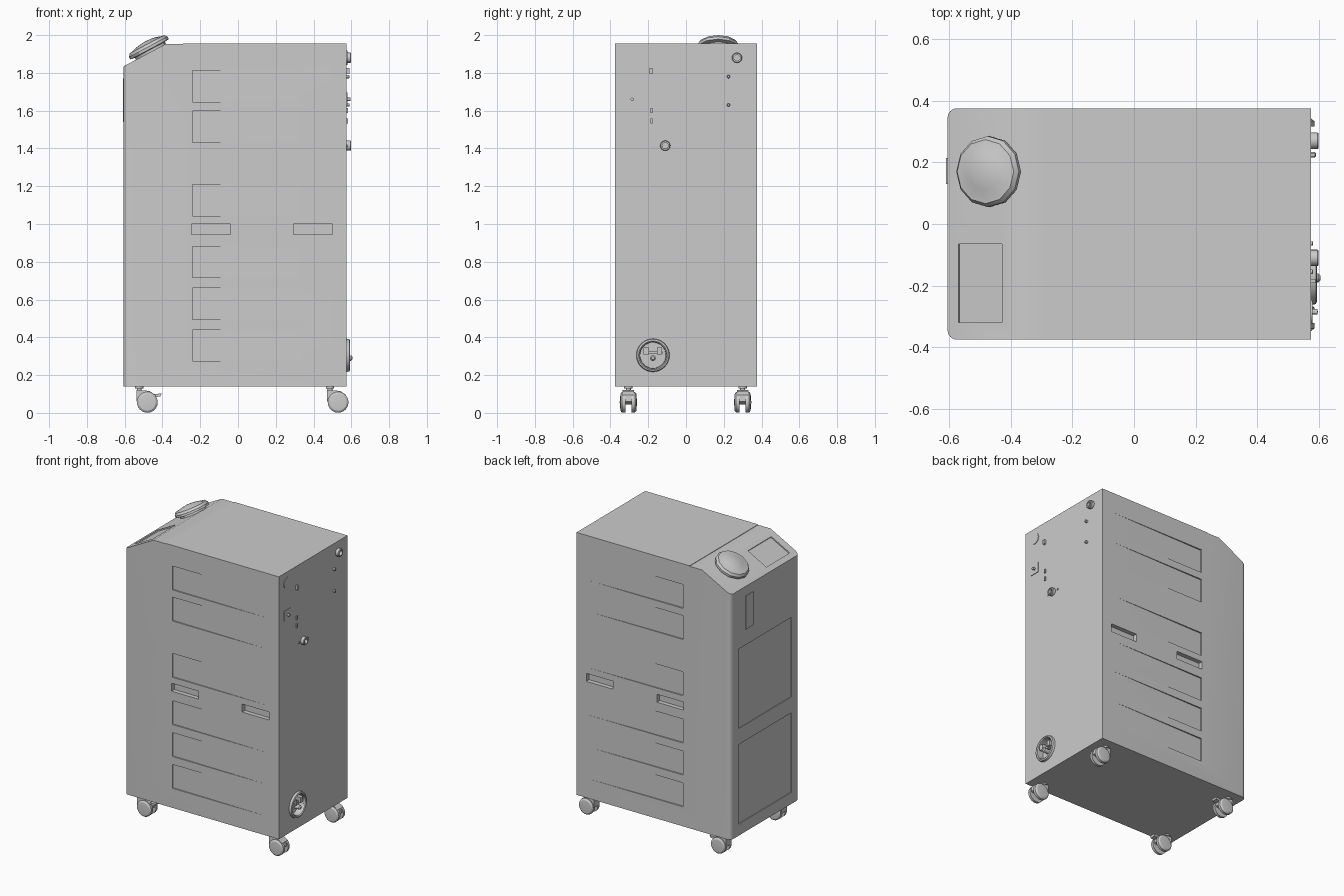
import bpy, bmesh, math
from mathutils import Vector, Matrix

if "Cube" in bpy.data.objects:
    bpy.data.objects.remove(bpy.data.objects["Cube"])


def finish(name, bm, smooth=True):
    bmesh.ops.remove_doubles(bm, verts=bm.verts, dist=1e-5)
    bmesh.ops.recalc_face_normals(bm, faces=bm.faces)
    me = bpy.data.meshes.new(name)
    bm.to_mesh(me)
    bm.free()
    ob = bpy.data.objects.new(name, me)
    bpy.context.collection.objects.link(ob)
    if smooth:
        shade(ob)
    return ob


def shade(ob):
    bpy.ops.object.select_all(action='DESELECT')
    ob.select_set(True)
    bpy.context.view_layer.objects.active = ob
    bpy.ops.object.shade_smooth_by_angle(angle=math.radians(30))


def add_prism(bm, pts, axis, a, b):
    """Extrude a 2D outline along y (outline in xz) or z (outline in xy)."""
    def place(p, t):
        return (p[0], t, p[1]) if axis == 'y' else (p[0], p[1], t)
    lo = [bm.verts.new(place(p, a)) for p in pts]
    hi = [bm.verts.new(place(p, b)) for p in pts]
    bm.faces.new(lo)
    bm.faces.new(hi)
    n = len(pts)
    for i in range(n):
        j = (i + 1) % n
        bm.faces.new((lo[i], lo[j], hi[j], hi[i]))


def add_box(bm, x0, x1, y0, y1, z0, z1):
    add_prism(bm, [(x0, y0), (x1, y0), (x1, y1), (x0, y1)], 'z', z0, z1)


def add_lathe(bm, profile, n, origin, axis):
    """Revolve (radius, height) points around an axis."""
    m = Matrix.Translation(origin) @ Vector(axis).to_track_quat('Z', 'Y').to_matrix().to_4x4()
    rings = []
    for r, h in profile:
        if r == 0:
            rings.append([bm.verts.new(m @ Vector((0, 0, h)))] * n)
        else:
            rings.append([bm.verts.new(m @ Vector((r * math.cos(2 * math.pi * k / n),
                                                   r * math.sin(2 * math.pi * k / n), h)))
                          for k in range(n)])
    for A, B in zip(rings, rings[1:]):
        for k in range(n):
            q = list(dict.fromkeys((A[k], A[(k + 1) % n], B[(k + 1) % n], B[k])))
            bm.faces.new(q)


def box(name, *dims):
    bm = bmesh.new()
    add_box(bm, *dims)
    return finish(name, bm, False)


def lathe(name, profile, n, origin, axis):
    bm = bmesh.new()
    add_lathe(bm, profile, n, origin, axis)
    return finish(name, bm)


def cut(ob, bm):
    tool = finish("cutter", bm, False)
    tool.hide_render = True
    mod = ob.modifiers.new("cut", 'BOOLEAN')
    mod.operation, mod.solver, mod.object = 'DIFFERENCE', 'EXACT', tool
    bpy.context.view_layer.objects.active = ob
    bpy.ops.object.modifier_apply(modifier=mod.name)
    bpy.data.objects.remove(tool)


L, R, W, BOT, TOP = -0.605, 0.575, 0.375, 0.14, 1.955

# Cabinet: footprint with two rounded corners, extruded upward
rad = 0.03
outline = [(R, -W), (R, W)]
for cy, start in ((W - rad, 90), (-W + rad, 180)):
    for k in range(7):
        a = math.radians(start + 15 * k)
        outline.append((L + rad + rad * math.cos(a), cy + rad * math.sin(a)))
bm = bmesh.new()
add_prism(bm, outline, 'z', BOT, TOP)
body = finish("cabinet", bm, False)

# Sloped control face and the small step of the end cover
bm = bmesh.new()
add_prism(bm, [(-0.7, 1.7837), (L, 1.835), (-0.385, 1.952), (-0.29, 1.952), (-0.29, 2.1), (-0.7, 2.1)],
          'y', -0.5, 0.5)
cut(body, bm)

# Recesses: side panels, hand grips, end panels, display, power inlet
bm = bmesh.new()
for s in (-1, 1):
    for z in (1.647, 1.432, 1.043, 0.716, 0.495, 0.275):
        add_prism(bm, [(-0.24, s * (W - 0.01)), (0.48, s * W), (0.48, s * 0.42), (-0.24, s * 0.42)],
                  'z', z, z + 0.165)
    for x in (-0.245, 0.295):
        add_box(bm, x, x + 0.205, s * (W - 0.03), s * 0.42, 0.945, 1.0)
for z in (0.22, 0.88):
    add_box(bm, L - 0.05, L + 0.005, -0.29, 0.29, z, z + 0.55)
along = Vector((0.22, 0.117)).normalized()
normal = Vector((-along.y, along.x))
start = Vector((L, 1.835))
display = [start + along * u + normal * v
           for u, v in ((0.04, -0.008), (0.2, -0.008), (0.2, 0.04), (0.04, 0.04))]
add_prism(bm, display, 'y', -0.32, -0.065)
add_lathe(bm, [(0, -0.035), (0.069, -0.035), (0.069, 0.05), (0, 0.05)], 32, (R, -0.175, 0.305), (1, 0, 0))
cut(body, bm)
shade(body)

# Filler cap on the slope
n3 = (normal.x, 0, normal.y)
base = start + along * 0.163
lathe("filler_cap", [(0, -0.005), (0.09, -0.005), (0.09, 0.012), (0.115, 0.015), (0.115, 0.03),
                     (0.104, 0.045), (0.088, 0.047), (0.06, 0.056), (0.03, 0.061), (0, 0.063)],
      12, (base.x, 0.17, base.y), n3)

# Level gauge on the end face
box("level_gauge", L - 0.005, L + 0.005, 0.13, 0.215, 1.54, 1.77)

# Connectors on the right face
X = (1, 0, 0)
for name, y, z in (("upper_port", 0.27, 1.88), ("lower_port", -0.11, 1.415)):
    lathe(name, [(0.027, -0.005), (0.027, 0.02), (0.024, 0.024), (0.016, 0.024), (0.016, 0.004), (0, 0.004)],
          16, (R, y, z), X)
lathe("round_cover", [(0.038, -0.003), (0.038, 0.004), (0, 0.004)], 24, (R, -0.285, 1.88), X)
for i, (y, z) in enumerate(((0.225, 1.78), (0.225, 1.63))):
    lathe(f"screw_{i}", [(0.009, -0.003), (0.009, 0.012), (0.006, 0.015), (0, 0.015)], 12, (R, y, z), X)
for i, y in enumerate((-0.155, -0.063)):
    lathe(f"port_screw_{i}", [(0.007, -0.003), (0.007, 0.005), (0, 0.006)], 12, (R, y, 1.415), X)
box("rocker_switch", R - 0.005, R + 0.014, -0.192, -0.178, 1.795, 1.825)
for i, z in enumerate((1.6, 1.545)):
    box(f"socket_{i}", R - 0.005, R + 0.008, -0.188, -0.178, z - 0.013, z + 0.013)
box("latch_plate", R - 0.005, R + 0.004, -0.32, -0.25, 1.625, 1.695)
lathe("latch_pin", [(0.009, 0), (0.009, 0.02), (0, 0.022)], 12, (R, -0.285, 1.66), X)

# Power inlet: dish with two blocks and a pin
inlet = (R, -0.175, 0.305)
lathe("power_inlet", [(0.088, 0), (0.085, 0.015), (0.076, 0.019), (0.07, 0.014), (0.068, -0.03), (0, -0.03)],
      32, inlet, X)
for i, y in enumerate((-0.21, -0.14)):
    box(f"inlet_block_{i}", R - 0.03, R + 0.012, y - 0.014, y + 0.014, 0.31, 0.347)
box("inlet_bridge", R - 0.03, R - 0.005, -0.225, -0.125, 0.312, 0.325)
lathe("inlet_pin", [(0.015, -0.03), (0.015, 0.022), (0.008, 0.03), (0, 0.03)], 16, (R, -0.175, 0.29), X)

# Casters: stem, hood and twin wheels; the left pair has brake pedals
for x, xs in ((-0.48, "left"), (0.53, "right")):
    for y, ys in ((-0.305, "front"), (0.3, "back")):
        tag = f"{xs}_{ys}"
        lathe("stem_" + tag, [(0.022, 0.142), (0.022, 0.13), (0.013, 0.128), (0.013, 0.09), (0, 0.09)],
              16, (x - 0.043, y, 0), (0, 0, 1))
        bm = bmesh.new()
        add_prism(bm, [(x - 0.058, 0.06), (x - 0.058, 0.122), (x + 0.012, 0.116), (x + 0.042, 0.095),
                       (x + 0.045, 0.06), (x, 0.045)], 'y', y - 0.03, y + 0.03)
        finish("hood_" + tag, bm, False)
        for s in (-1, 1):
            lathe(f"wheel_{tag}_{'a' if s < 0 else 'b'}",
                  [(0, 0), (0.055, 0), (0.055, 0.018), (0.045, 0.026), (0, 0.03)],
                  24, (x, y + s * 0.016, 0.056), (0, s, 0))
        if xs == "left":
            bm = bmesh.new()
            add_prism(bm, [(x + 0.03, 0.08), (x + 0.07, 0.088), (x + 0.075, 0.102), (x + 0.03, 0.1)],
                      'y', y - 0.02, y + 0.02)
            finish("brake_pedal_" + tag, bm, False)
